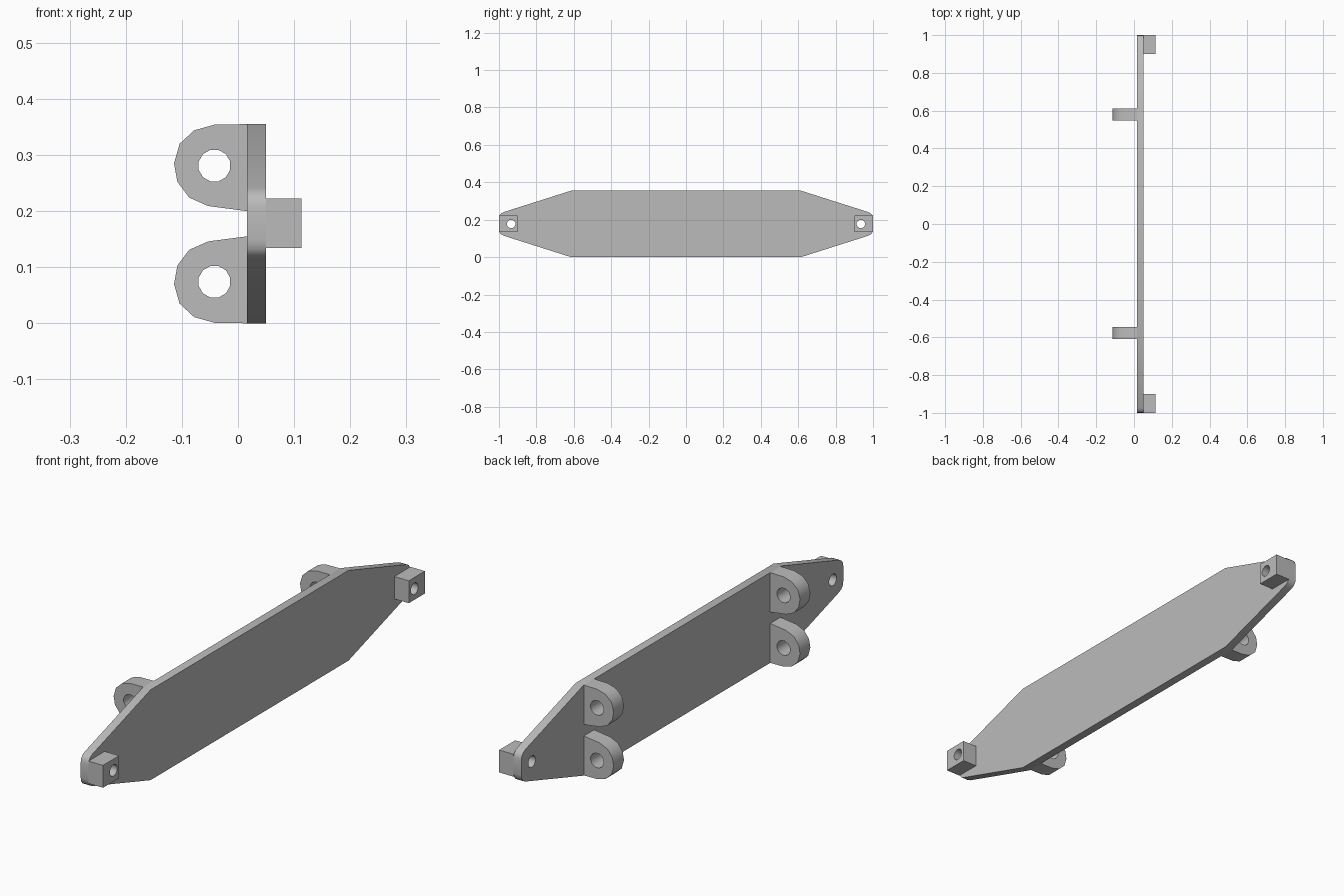
import bpy, bmesh, math

cube = bpy.data.objects.get("Cube")
if cube:
    bpy.data.objects.remove(cube, do_unlink=True)

grey = bpy.data.materials.new("plain grey")
grey.use_nodes = True
colour = (0.5, 0.5, 0.5, 1)
grey.diffuse_color = colour
grey.node_tree.nodes["Principled BSDF"].inputs["Base Color"].default_value = colour

MID = 0.1775  # height of the symmetry plane


def ring(u, v, r, n=12):
    """Polygon for a round hole."""
    return [(u + r * math.cos((i + 0.5) * math.tau / n),
             v + r * math.sin((i + 0.5) * math.tau / n)) for i in range(n)]


def slab(name, loops, axis, low, high):
    """Extrude an outline with holes along x or y."""
    def place(u, v, w):
        return (w, u, v) if axis == "x" else (u, w, v)

    bm = bmesh.new()
    edges = []
    for loop in loops:
        verts = [bm.verts.new(place(u, v, low)) for u, v in loop]
        edges += [bm.edges.new((a, b)) for a, b in zip(verts, verts[1:] + verts[:1])]
    bmesh.ops.triangle_fill(bm, edges=edges, use_beauty=True)
    new = bmesh.ops.extrude_face_region(bm, geom=bm.faces[:], use_keep_orig=True)
    moved = [g for g in new["geom"] if isinstance(g, bmesh.types.BMVert)]
    bmesh.ops.translate(bm, verts=moved, vec=place(0, 0, high - low))
    bmesh.ops.recalc_face_normals(bm, faces=bm.faces[:])
    mesh = bpy.data.meshes.new(name)
    bm.to_mesh(mesh)
    bm.free()
    mesh.materials.append(grey)
    obj = bpy.data.objects.new(name, mesh)
    bpy.context.collection.objects.link(obj)
    bpy.ops.object.select_all(action="DESELECT")
    obj.select_set(True)
    bpy.context.view_layer.objects.active = obj
    bpy.ops.object.shade_smooth_by_angle(angle=math.radians(40))


# Long plate with tapered, rounded ends; one quarter mirrored around
quarter = [(0.615, 0.355), (0.974, 0.241), (0.988, 0.234), (0.997, 0.223), (1.0, 0.208)]
right = quarter + [(y, 2 * MID - z) for y, z in reversed(quarter)]
outline = right + [(-y, z) for y, z in reversed(right)]
HOLE_Y, HOLE_R = 0.935, 0.023
slab("plate", [outline] + [ring(s * HOLE_Y, MID, HOLE_R) for s in (1, -1)],
     "x", 0.016, 0.05)

# Drilled end blocks
for side, s in (("back", 1), ("front", -1)):
    block = [(s * 0.9, 0.134), (s, 0.134), (s, 0.222), (s * 0.9, 0.222)]
    slab(side + "_end_block", [block, ring(s * HOLE_Y, MID, HOLE_R)], "x", 0.05, 0.113)

# Rounded hinge ears, in pairs
ear = [(0.016, 0.355), (-0.042, 0.354), (-0.078, 0.344), (-0.104, 0.32), (-0.114, 0.285),
       (-0.108, 0.252), (-0.087, 0.224), (-0.053, 0.209), (0.016, 0.2)]
eye = ring(-0.042, 0.281, 0.029)
for side, y in (("back", 0.58), ("front", -0.578)):
    for level, flip in (("upper", False), ("lower", True)):
        loops = [[(x, 2 * MID - z if flip else z) for x, z in loop] for loop in (ear, eye)]
        slab(f"{side}_{level}_ear", loops, "y", y - 0.032, y + 0.032)
